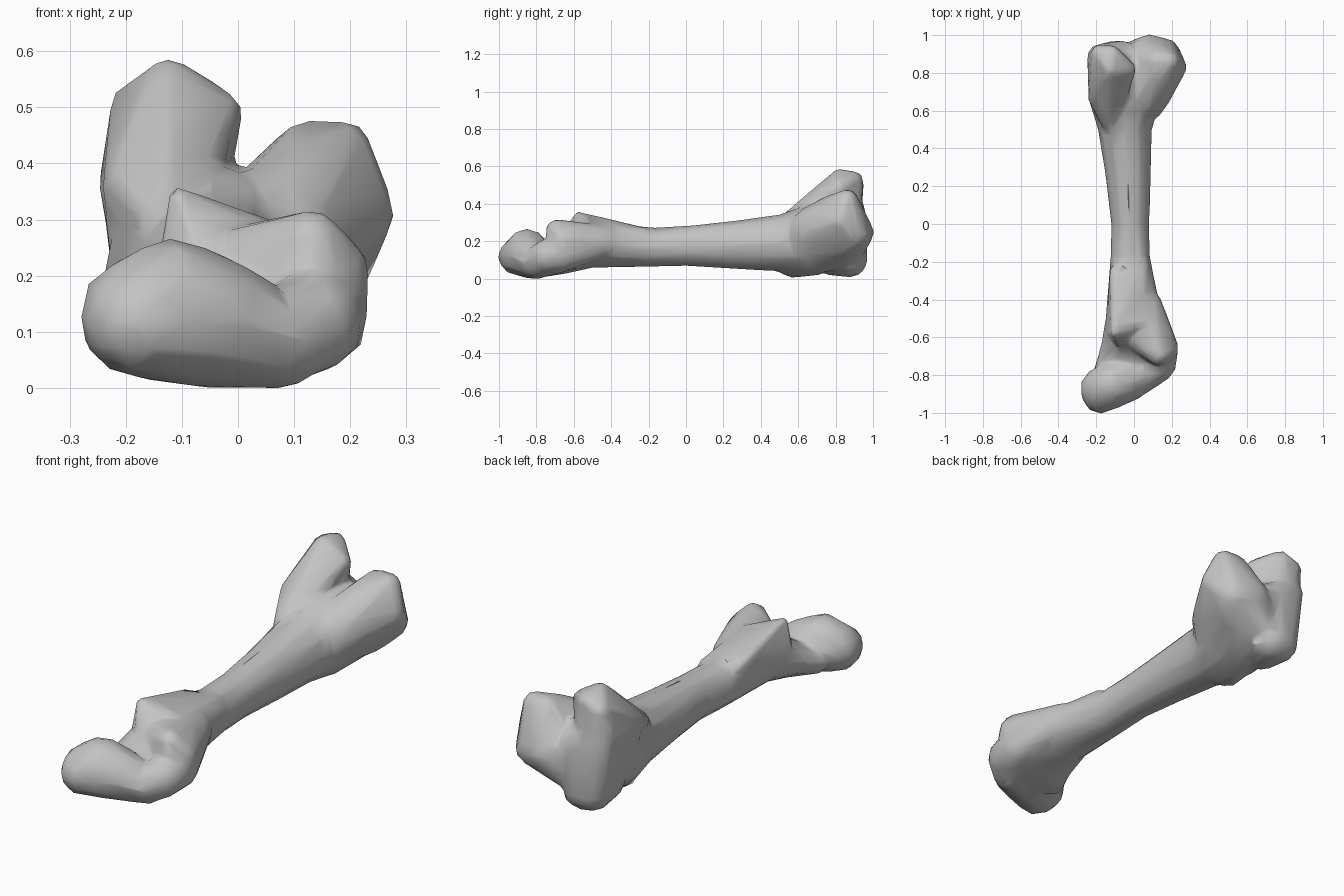
import bpy, bmesh, math
from mathutils import Vector

if "Cube" in bpy.data.objects:
    bpy.data.objects.remove(bpy.data.objects["Cube"], do_unlink=True)

bone_grey = bpy.data.materials.new("bone_grey")
bone_grey.use_nodes = True
GREY = (0.55, 0.55, 0.55, 1)
bone_grey.diffuse_color = GREY
bone_grey.node_tree.nodes["Principled BSDF"].inputs["Base Color"].default_value = GREY


def add_hull(target, points):
    """Add the convex hull of some points to the target mesh."""
    part = bmesh.new()
    for p in points:
        part.verts.new(p)
    bmesh.ops.convex_hull(part, input=part.verts[:])
    loose = [v for v in part.verts if not v.link_faces]
    bmesh.ops.delete(part, geom=loose, context='VERTS')
    bmesh.ops.recalc_face_normals(part, faces=part.faces[:])
    copy = {v: target.verts.new(v.co) for v in part.verts}
    for f in part.faces:
        target.faces.new([copy[v] for v in f.verts])
    part.free()


def ball(x, y, z, r):
    """Points of a low-poly ball."""
    b = bmesh.new()
    bmesh.ops.create_icosphere(b, subdivisions=2, radius=r)
    points = [v.co + Vector((x, y, z)) for v in b.verts]
    b.free()
    return points


def add_lobe(target, *balls):
    add_hull(target, [p for b in balls for p in ball(*b)])


def ring(y, x0, x1, z0, z1, sides=12):
    """Oval cross-section of the shaft between the given limits."""
    turn = [2 * math.pi * i / sides for i in range(sides)]
    return [Vector(((x0 + x1) / 2 + math.cos(a) * (x1 - x0) / 2, y,
                    (z0 + z1) / 2 + math.sin(a) * (z1 - z0) / 2)) for a in turn]


bm = bmesh.new()

# Shaft, waisted in the middle and flared towards both ends
sections = [
    ring(-.76, -.21, .19, .01, .17),
    ring(-.64, -.175, .21, .03, .25),
    ring(-.50, -.15, .15, .06, .305),
    ring(-.17, -.125, .085, .065, .275),
    ring(.00, -.12, .08, .07, .285),
    ring(.25, -.15, .09, .055, .31),
    ring(.50, -.19, .095, .04, .345),
    ring(.66, -.24, .14, .02, .40),
    ring(.86, -.20, .19, .06, .40),
]
for a, b in zip(sections, sections[1:]):
    add_hull(bm, a + b)

# Rounded head, and a neck that drops away from it
add_lobe(bm, (-.175, -.905, .12, .1), (-.175, -.87, .13, .11), (-.12, -.85, .15, .12),
         (-.05, -.83, .12, .12), (.08, -.79, .08, .08))
add_lobe(bm, (.06, -.8, .085, .085), (.13, -.74, .12, .095), (.14, -.66, .13, .095))

# Knob beside the head, merging back into the shaft
add_lobe(bm, (.14, -.66, .13, .095), (.13, -.69, .26, .06), (.175, -.66, .21, .06),
         (.0, -.57, .2, .09), (.06, -.42, .2, .085))

# Pointed crest rising from the shaft behind the head
add_lobe(bm, (-.11, -.58, .35, .012), (-.1, -.25, .25, .03), (.05, -.52, .285, .02),
         (.04, -.2, .24, .03), (-.12, -.58, .18, .03), (-.07, -.63, .25, .025))

# Tall condyle, sweeping up from the shaft
add_lobe(bm, (-.125, .82, .545, .045), (-.12, .9, .53, .045), (-.18, .9, .5, .05),
         (-.035, .82, .49, .045), (-.18, .86, .36, .07), (-.17, .68, .36, .075),
         (-.13, .84, .25, .09), (-.12, .72, .43, .06), (-.13, .54, .3, .05))
add_lobe(bm, (-.175, .88, .38, .075), (-.13, .88, .1, .085), (-.08, .88, .1, .09),
         (-.06, .88, .3, .09), (-.12, .77, .1, .08), (-.15, .7, .3, .09))

# Short wide condyle, blending into the flare
add_lobe(bm, (.125, .86, .415, .065), (.185, .86, .425, .055), (.22, .83, .315, .06),
         (.08, .91, .25, .095), (.16, .9, .24, .085), (.02, .9, .24, .08),
         (.06, .68, .26, .13), (.1, .84, .2, .1), (.03, .62, .19, .1),
         (-.02, .86, .17, .1), (.1, .75, .39, .05))

# Small bump under the flare
add_lobe(bm, (-.1, .57, .03, .025), (-.07, .7, .11, .09), (-.06, .45, .12, .06))

rough = bpy.data.meshes.new("rough_bone")
bm.to_mesh(rough)
bm.free()
bone = bpy.data.objects.new("bone", rough)
bpy.context.collection.objects.link(bone)

# Fuse the parts, soften the joins and reduce to broad facets
fuse = bone.modifiers.new("fuse", 'REMESH')
fuse.mode = 'VOXEL'
fuse.voxel_size = 0.012
soften = bone.modifiers.new("soften", 'SMOOTH')
soften.factor = 0.5
soften.iterations = 5
reduce = bone.modifiers.new("reduce", 'DECIMATE')
reduce.ratio = 0.03
bpy.context.view_layer.update()
graph = bpy.context.evaluated_depsgraph_get()
mesh = bpy.data.meshes.new_from_object(bone.evaluated_get(graph))
bone.modifiers.clear()
bone.data = mesh
bpy.data.meshes.remove(rough)

# Stand on the ground
floor = min(v.co.z for v in mesh.vertices)
for v in mesh.vertices:
    v.co.z -= floor

mesh.materials.clear()
mesh.materials.append(bone_grey)
for f in mesh.polygons:
    f.use_smooth = True
    f.material_index = 0
